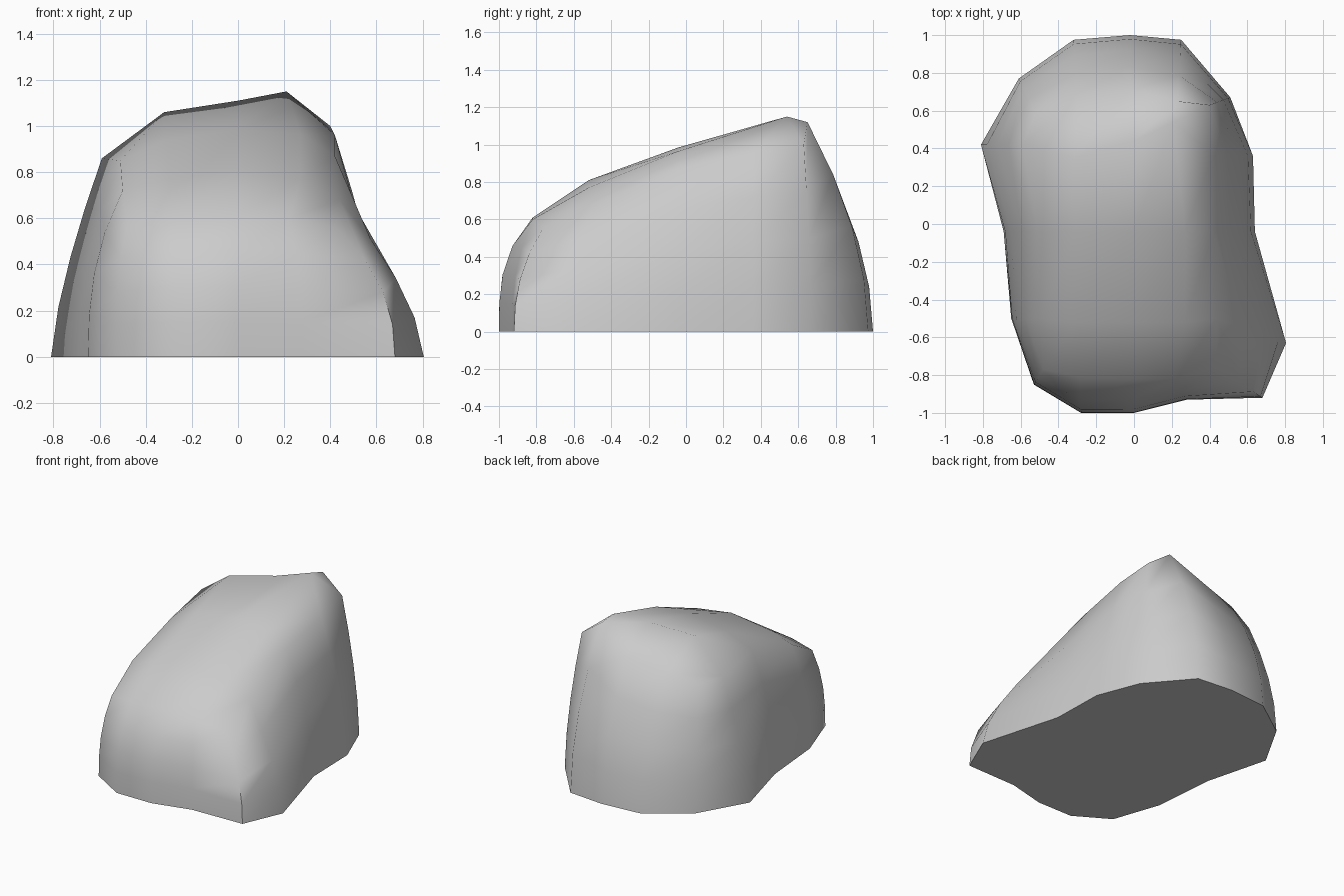
import bpy, bmesh, math

if "Cube" in bpy.data.objects:
    bpy.data.objects.remove(bpy.data.objects["Cube"])

# Each column runs from the ground outline up to the upper rim:
# base x, y | rim x, y, z | bulge (1 = straight, higher = fuller)
columns = [
    (-.28, -1.0, -.29, -.81, .59, 3.4),
    (0, -1.0, 0, -.82, .61, 3.2),
    (.28, -.93, .22, -.82, .60, 2.6),
    (.68, -.92, .43, -.76, .56, 2.3),
    (.805, -.63, .44, -.50, .68, 1.6),
    (.64, -.04, .42, -.04, .87, 1.7),
    (.63, .36, .42, .36, .96, 1.5),
    (.51, .67, .40, .63, 1.0, 1.6),
    (.25, .975, .23, .65, 1.12, 1.9),
    (-.02, 1.0, -.02, .71, .96, 1.9),
    (-.32, .975, -.30, .67, .90, 1.9),
    (-.61, .77, -.52, .59, .85, 1.8),
    (-.81, .42, -.59, .42, .86, 1.4),
    (-.69, -.04, -.51, -.04, .85, 2.2),
    (-.65, -.50, -.50, -.50, .72, 2.5),
    (-.53, -.85, -.48, -.77, .57, 2.6),
]
levels = (0, .25, .5, .75, 1)

bm = bmesh.new()
rings = []
for h in levels:
    ring = []
    for bx, by, rx, ry, rz, bulge in columns:
        s = h ** bulge
        ring.append(bm.verts.new((bx + (rx - bx) * s, by + (ry - by) * s, rz * h)))
    rings.append(ring)

# Rock walls and flat underside
n = len(columns)
for low, high in zip(rings, rings[1:]):
    for i in range(n):
        j = (i + 1) % n
        bm.faces.new((low[i], low[j], high[j], high[i]))
bm.faces.new(rings[0][::-1])

# Sloping top, crest and back shoulder: a 5 x 5 grid bounded by the rim
r = rings[-1]
inner = [[bm.verts.new(p) for p in row] for row in (
    ((-.30, -.52, .77), (0, -.52, .81), (.27, -.52, .77)),
    ((-.31, -.04, .94), (0, -.04, .985), (.27, -.04, .965)),
    ((-.32, .35, 1.06), (0, .44, 1.11), (.21, .54, 1.15)),
)]
grid = [[r[15], r[0], r[1], r[2], r[3]],
        [r[14], *inner[0], r[4]],
        [r[13], *inner[1], r[5]],
        [r[12], *inner[2], r[6]],
        [r[11], r[10], r[9], r[8], r[7]]]
for a, b in zip(grid, grid[1:]):
    for i in range(4):
        bm.faces.new((a[i], a[i + 1], b[i + 1], b[i]))

bmesh.ops.recalc_face_normals(bm, faces=bm.faces[:])
mesh = bpy.data.meshes.new("boulder")
bm.to_mesh(mesh)
bm.free()
boulder = bpy.data.objects.new("boulder", mesh)
bpy.context.collection.objects.link(boulder)

# Smooth stone with a crisp ground edge
bpy.context.view_layer.objects.active = boulder
boulder.select_set(True)
bpy.ops.object.shade_smooth_by_angle(angle=math.radians(65))
